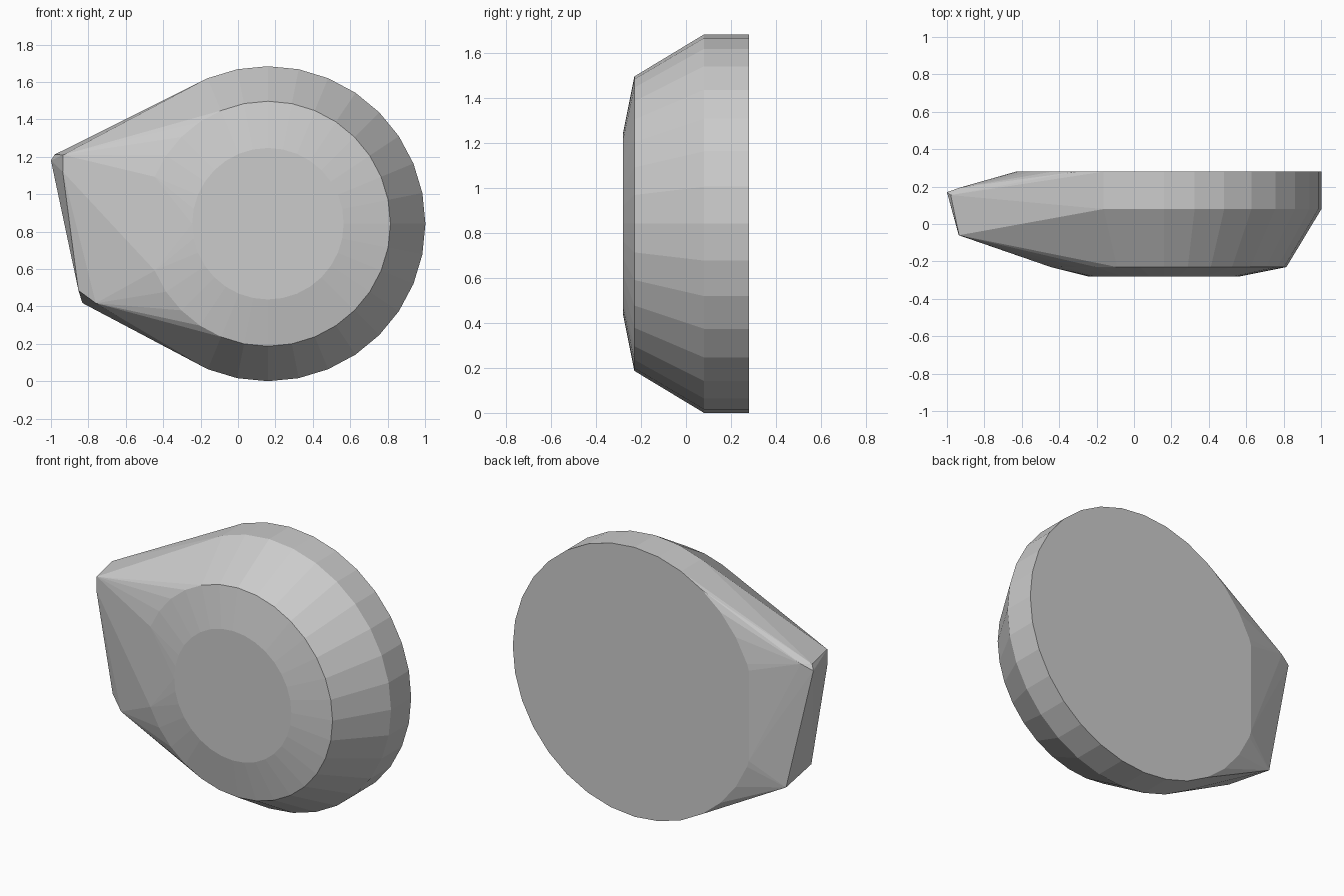
import bpy, bmesh
from math import sin, cos, pi

if "Cube" in bpy.data.objects:
    bpy.data.objects.remove(bpy.data.objects["Cube"])

SIDES = 32


def ring(bm, y, radius, min_x=-9, cx=0.16, cz=0.842):
    """Circle in the xz plane, leaving out points left of min_x."""
    for i in range(SIDES):
        a = 2 * pi * i / SIDES
        x, z = cx + radius * cos(a), cz + radius * sin(a)
        if x >= min_x:
            bm.verts.new((x, y, z))


bm = bmesh.new()

# Round body: back rim, widest front rim, bevelled face, flat centre
ring(bm, 0.28, 0.842, -0.62)
ring(bm, 0.08, 0.842, -0.5)
ring(bm, -0.23, 0.655, -0.47)
ring(bm, -0.28, 0.405)
for z in (0.56, 1.124):
    bm.verts.new((-0.63, 0.28, z))

# Slanted wedge on the left: upper corner, then lower corner
wedge = [
    (-0.935, -0.06, 1.21), (-0.937, -0.06, 1.12), (-1.0, 0.17, 1.18),
    (-0.98, 0.155, 1.212), (-0.93, 0.195, 1.215),
    (-0.853, -0.02, 0.485), (-0.85, 0.19, 0.48), (-0.832, 0.2, 0.418),
    (-0.76, -0.07, 0.417),
]
for p in wedge:
    bm.verts.new(p)

# Wrap everything in one faceted skin and merge coplanar triangles
res = bmesh.ops.convex_hull(bm, input=bm.verts[:])
loose = [v for v in bm.verts if not v.link_faces]
bmesh.ops.delete(bm, geom=loose, context='VERTS')
bmesh.ops.dissolve_limit(bm, angle_limit=0.01, verts=bm.verts[:], edges=bm.edges[:])
bmesh.ops.recalc_face_normals(bm, faces=bm.faces[:])

mesh = bpy.data.meshes.new("wedge_disc_body")
bm.to_mesh(mesh)
bm.free()
body = bpy.data.objects.new("wedge_disc_body", mesh)
bpy.context.collection.objects.link(body)
